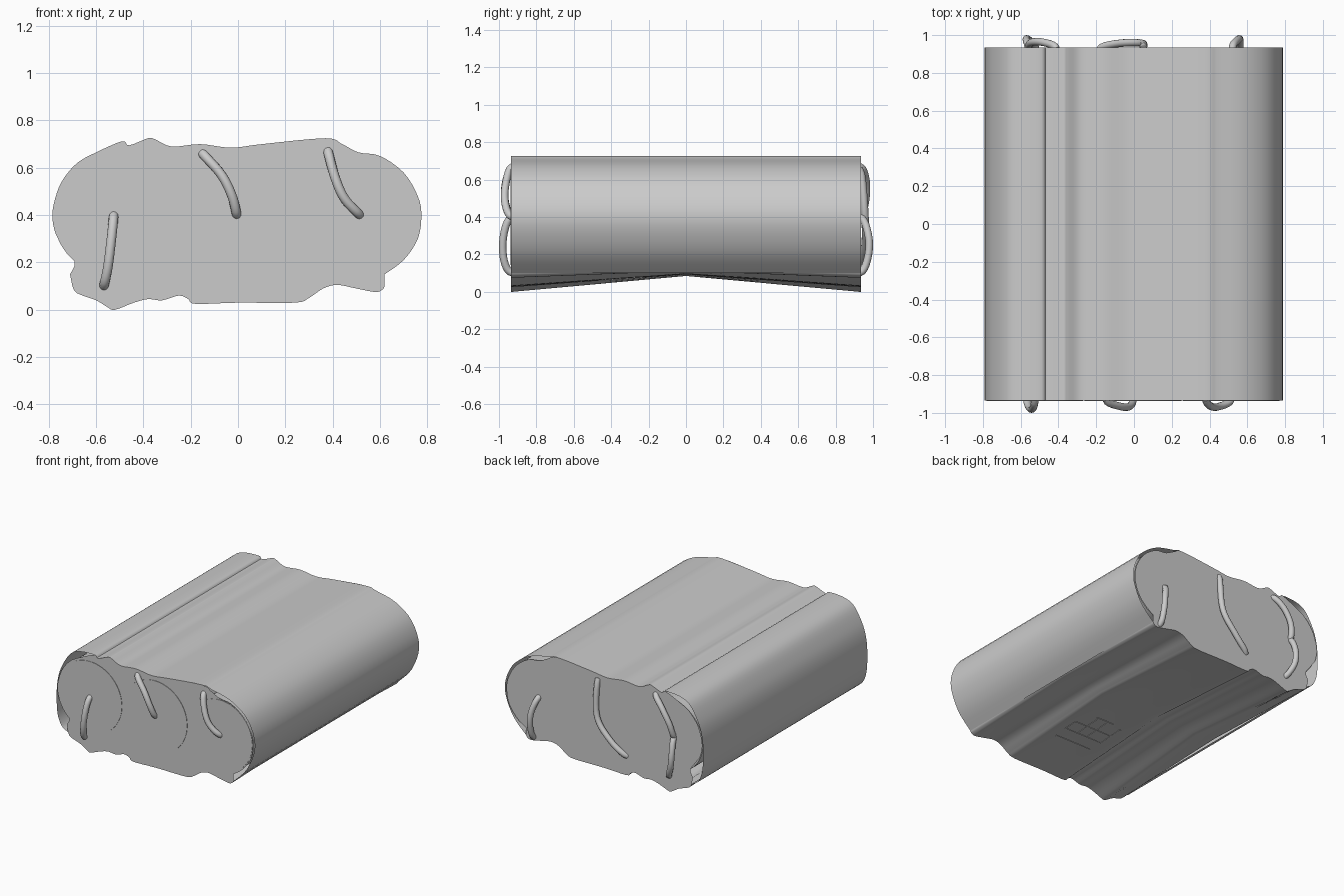
import bpy
import bmesh
import math
from mathutils import Vector

old = bpy.data.objects.get("Cube")
if old:
    bpy.data.objects.remove(old, do_unlink=True)

HALF = 0.935  # half length of the pack along y

grey = bpy.data.materials.new("plain grey")
grey.use_nodes = True
colour = (0.6, 0.6, 0.6, 1)
grey.diffuse_color = colour
grey.node_tree.nodes["Principled BSDF"].inputs["Base Color"].default_value = colour


def finish(name, bm, angle=35):
    """Turn a bmesh into a named, shaded object."""
    mesh = bpy.data.meshes.new(name)
    bm.to_mesh(mesh)
    bm.free()
    mesh.materials.append(grey)
    obj = bpy.data.objects.new(name, mesh)
    bpy.context.collection.objects.link(obj)
    bpy.ops.object.select_all(action="DESELECT")
    obj.select_set(True)
    bpy.context.view_layer.objects.active = obj
    bpy.ops.object.shade_smooth_by_angle(angle=math.radians(angle))
    return obj


def smooth_path(points, steps=4):
    """Rounded path through the given points."""
    pts = [Vector(p) for p in points]
    pts = [pts[0]] + pts + [pts[-1]]
    path = []
    for a, b, c, d in zip(pts, pts[1:], pts[2:], pts[3:]):
        for i in range(steps):
            t = i / steps
            path.append(b + (c - a) * (t / 2)
                        + (a * 2 - b * 5 + c * 4 - d) * (t * t / 2)
                        + (b * 3 - a - c * 3 + d) * (t ** 3 / 2))
    path.append(pts[-1])
    return path


def loft(name, sections):
    """Open sheet through (y, path) sections."""
    bm = bmesh.new()
    rows = [[bm.verts.new((p.x, y, p.y)) for p in path] for y, path in sections]
    for r, s in zip(rows, rows[1:]):
        for i in range(len(r) - 1):
            bm.faces.new((r[i], s[i], s[i + 1], r[i + 1]))
    return finish(name, bm)


# Profiles in x and z
top_wave = [(-.49, .712), (-.46, .695), (-.38, .725), (-.35, .72), (-.28, .69),
            (-.16, .70), (-.03, .685), (.1, .70), (.37, .725)]
bottom_wave = [(-.70, .10), (-.68, .07), (-.6, .04), (-.55, .01), (-.52, 0),
               (-.44, .03), (-.38, .045), (-.32, .04), (-.25, .06), (-.21, .045),
               (-.18, .025), (0, .03), (.24, .03), (.3, .05), (.36, .09),
               (.42, .105), (.5, .09), (.58, .075), (.61, .085), (.62, .1)]
wrap_left = [(-.7, .1), (-.75, .13), (-.785, .22), (-.79, .38), (-.775, .49),
             (-.74, .58), (-.68, .67), (-.6, .706)]
wrap_right = [(.44, .712), (.6, .67), (.73, .57), (.79, .4), (.73, .22), (.62, .1)]
cap_left = [(-.71, .15), (-.69, .2), (-.73, .26), (-.77, .32), (-.785, .4),
            (-.77, .48), (-.74, .55), (-.68, .62), (-.6, .665)]
cap_right = [(.44, .70), (.51, .665), (.6, .65), (.7, .58), (.76, .48),
             (.775, .4), (.76, .3), (.7, .21), (.62, .15)]

# Outer wrap, open at both ends
wrap = smooth_path(wrap_left + top_wave + wrap_right)
loft("outer_wrap", [(HALF, wrap), (-HALF, wrap)])

# Underside, bowed up towards the middle
under = smooth_path(bottom_wave)
raised = [Vector((p.x, .085 + p.y * .35)) for p in under]
loft("underside", [(-HALF, under), (0, raised), (HALF, under)])

# End caps
cap = smooth_path(cap_left + top_wave + cap_right) + under[::-1]
for name, y in (("front_cap", -HALF), ("back_cap", HALF)):
    bm = bmesh.new()
    ring = [bm.verts.new((p.x, y, p.y)) for p in cap]
    face = bm.faces.new(ring)
    face.normal_update()
    if face.normal.y * y < 0:
        face.normal_flip()
    bmesh.ops.triangulate(bm, faces=[face])
    finish(name, bm)

# Three round cells, just showing through the front cap
for side, x in (("right", -.525), ("middle", -.005), ("left", .515)):
    bm = bmesh.new()
    bmesh.ops.create_cone(bm, cap_ends=True, segments=64, radius1=.256,
                          radius2=.256, depth=2 * HALF - .01)
    cell = finish(side + "_cell", bm)
    cell.rotation_euler.x = math.pi / 2
    cell.location = (x, -.008, .4)


def wire(name, points, side, bulge):
    """Round lead that bows away from the end cap."""
    path = smooth_path(points, 6)
    bm = bmesh.new()
    n = len(path) - 1
    centres = []
    for i, p in enumerate(path):
        out = HALF - .01 + bulge * math.sin(math.pi * i / n) ** .6
        centres.append(Vector((p.x, side * out, p.y)))
    rings = []
    for i, c in enumerate(centres):
        along = (centres[min(i + 1, n)] - centres[max(i - 1, 0)]).normalized()
        u = along.cross(Vector((1, 0, 0))).normalized()
        v = along.cross(u)
        turns = [math.tau * k / 12 for k in range(12)]
        rings.append([bm.verts.new(c + (u * math.cos(t) + v * math.sin(t)) * .02)
                      for t in turns])
    for r, s in zip(rings, rings[1:]):
        for k in range(12):
            bm.faces.new((r[k], r[k - 1], s[k - 1], s[k]))
    bm.faces.new(rings[0])
    bm.faces.new(rings[-1])
    bmesh.ops.recalc_face_normals(bm, faces=bm.faces)
    finish(name, bm)


wire("front_right_wire", [(-.525, .4), (-.535, .3), (-.55, .18), (-.567, .1)], -1, .055)
wire("front_middle_wire", [(-.15, .66), (-.07, .57), (-.025, .48), (-.005, .4)], -1, .045)
wire("front_left_wire", [(.38, .67), (.41, .56), (.45, .47), (.515, .4)], -1, .045)
wire("back_left_wire", [(.52, .4), (.55, .3), (.56, .2), (.56, .1)], 1, .055)
wire("back_middle_wire", [(.05, .66), (.04, .4), (-.07, .25), (-.18, .16)], 1, .035)
wire("back_right_upper_wire", [(-.41, .67), (-.48, .6), (-.54, .5), (-.56, .4)], 1, .04)
wire("back_right_lower_wire", [(-.56, .4), (-.57, .3), (-.56, .2), (-.52, .11)], 1, .055)

# Small raised lines on the underside
slope = math.atan2(.065, HALF)
lines = [(.05, -.46, .3, .01), (.05, -.36, .3, .01), (.05, -.24, .14, .01),
         (-.1, -.36, .01, .2), (.02, -.34, .01, .2), (.1, -.34, .01, .2),
         (.2, -.41, .01, .1), (.05, -.56, .3, .01)]
for i, (x, y, wide, long) in enumerate(lines):
    bm = bmesh.new()
    bmesh.ops.create_cube(bm, size=1)
    bmesh.ops.scale(bm, vec=(wide, long, .008), verts=bm.verts)
    bar = finish("underside_line_%d" % (i + 1), bm)
    bar.location = (x, y, .0955 + y * math.tan(slope))
    bar.rotation_euler.x = slope
